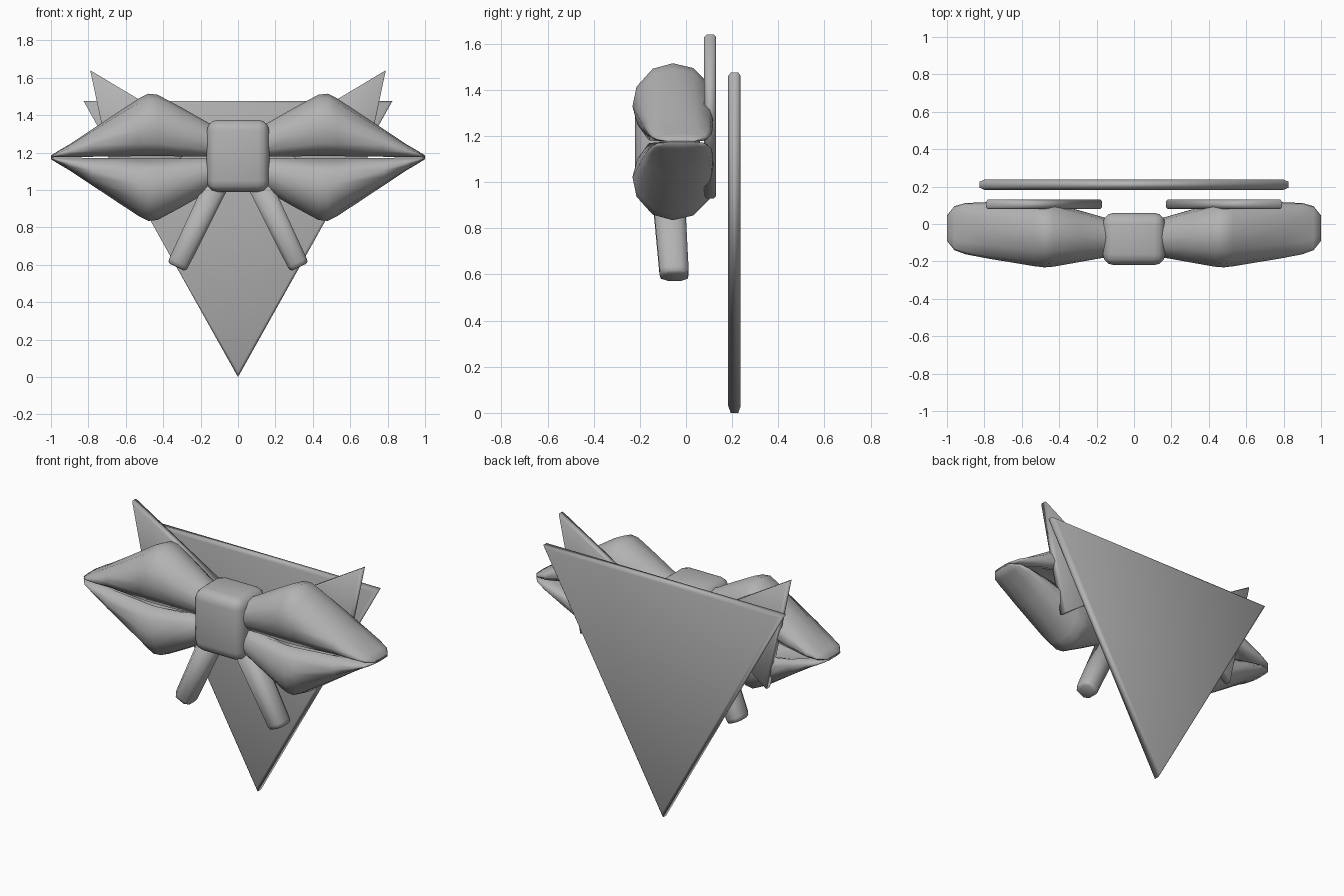
import bpy
import bmesh
from mathutils import Vector

if "Cube" in bpy.data.objects:
    bpy.data.objects.remove(bpy.data.objects["Cube"], do_unlink=True)

grey = bpy.data.materials.new("plain grey")
grey.use_nodes = True
colour = (0.45, 0.45, 0.45, 1)
grey.diffuse_color = colour
grey.node_tree.nodes["Principled BSDF"].inputs["Base Color"].default_value = colour


def finish(name, bm):
    """Turn a bmesh into a smooth grey object."""
    bmesh.ops.recalc_face_normals(bm, faces=bm.faces)
    mesh = bpy.data.meshes.new(name)
    bm.to_mesh(mesh)
    bm.free()
    for face in mesh.polygons:
        face.use_smooth = True
    mesh.materials.append(grey)
    obj = bpy.data.objects.new(name, mesh)
    bpy.context.collection.objects.link(obj)
    return obj


def loft(name, rings):
    """Skin a list of equal-length rings and cap both ends."""
    bm = bmesh.new()
    rows = [[bm.verts.new(p) for p in ring] for ring in rings]
    n = len(rows[0])
    for a, b in zip(rows, rows[1:]):
        for i in range(n):
            j = (i + 1) % n
            bm.faces.new((a[i], a[j], b[j], b[i]))
    bm.faces.new(rows[0])
    bm.faces.new(rows[-1])
    return finish(name, bm)


def cloth_triangle(name, corners, y, half):
    """Thin triangular plate with a chamfered rim."""
    pts = [Vector((x, 0, z)) for x, z in corners]
    mid = sum(pts, Vector()) / len(pts)
    rings = []
    for depth, size in ((-half, 0.97), (-half * 0.6, 1), (half * 0.6, 1), (half, 0.97)):
        rings.append([mid + (p - mid) * size + Vector((0, y + depth, 0)) for p in pts])
    loft(name, rings)


# Large neckerchief behind everything
cloth_triangle("back_triangle", [(-0.825, 1.475), (0.825, 1.475), (0, 0)], 0.21, 0.027)

# Half bow section: depth fraction, height fraction, back hollow amount
SECTION = [(0.2, 0.02, 0), (0.06, 0.22, 0), (0, 0.45, 0), (0.05, 0.7, 0), (0.25, 0.93, 0),
           (0.5, 1, 0), (0.75, 0.94, 0), (0.95, 0.74, 0), (1, 0.45, 0), (0.92, 0.12, 0.12),
           (0.75, 0.06, 0.34), (0.45, 0.03, 0.2)]
# Stations along a wing: x, height, front y, back y, hollow
STATIONS = [(0.08, 0.15, -0.15, 0.02, 0), (0.16, 0.185, -0.18, 0.035, 0),
            (0.3, 0.265, -0.205, 0.075, 0.5), (0.43, 0.335, -0.228, 0.11, 1),
            (0.48, 0.34, -0.232, 0.118, 1), (0.53, 0.315, -0.226, 0.12, 1),
            (0.78, 0.15, -0.185, 0.117, 0.8), (0.9, 0.07, -0.162, 0.112, 0.2),
            (0.96, 0.035, -0.14, 0.095, 0), (1.0, 0.01, -0.09, 0.045, 0)]
MIDDLE = 1.175

for side, label in ((1, "left"), (-1, "right")):
    # Bow wing: upper and lower folds meeting at the tip
    for up, fold in ((1, "upper"), (-1, "lower")):
        rings = [[(side * x, f + (b - f) * u, MIDDLE + up * h * (v + w * hollow))
                  for u, v, w in SECTION] for x, h, f, b, hollow in STATIONS]
        loft(f"{label}_{fold}_bow_fold", rings)

    # Pointed collar flap
    cloth_triangle(f"{label}_collar_flap",
                   [(side * 0.79, 1.64), (side * 0.64, 0.93), (side * 0.17, 1.27)], 0.105, 0.026)

    # Ribbon tail: rounded square bar running down and outward
    start, end = Vector((side * 0.095, -0.085, 1.07)), Vector((side * 0.328, -0.05, 0.588))
    along = (end - start).normalized()
    across = Vector((along.z, 0, -along.x)).normalized()
    deep = Vector((0, 1, 0))
    rings = []
    for t, size in ((0, 1.15), (0.95, 1), (0.985, 0.93), (1, 0.72)):
        centre = start.lerp(end, t)
        rings.append([centre + across * (a * 0.056 * size) + deep * (d * 0.063 * size)
                      for a, d in ((-1, -0.5), (-0.6, -1), (0.6, -1), (1, -0.5),
                                   (1, 0.5), (0.6, 1), (-0.6, 1), (-1, 0.5))])
    loft(f"{label}_ribbon_tail", rings)

# Rounded centre knot
bm = bmesh.new()
bmesh.ops.create_cube(bm, size=1)
for v in bm.verts:
    v.co = Vector((v.co.x * 0.335, v.co.y * 0.28 - 0.08, v.co.z * 0.385 + 1.183))
knot = finish("centre_knot", bm)
bevel = knot.modifiers.new("rounded edges", "BEVEL")
bevel.width = 0.06
bevel.segments = 3
